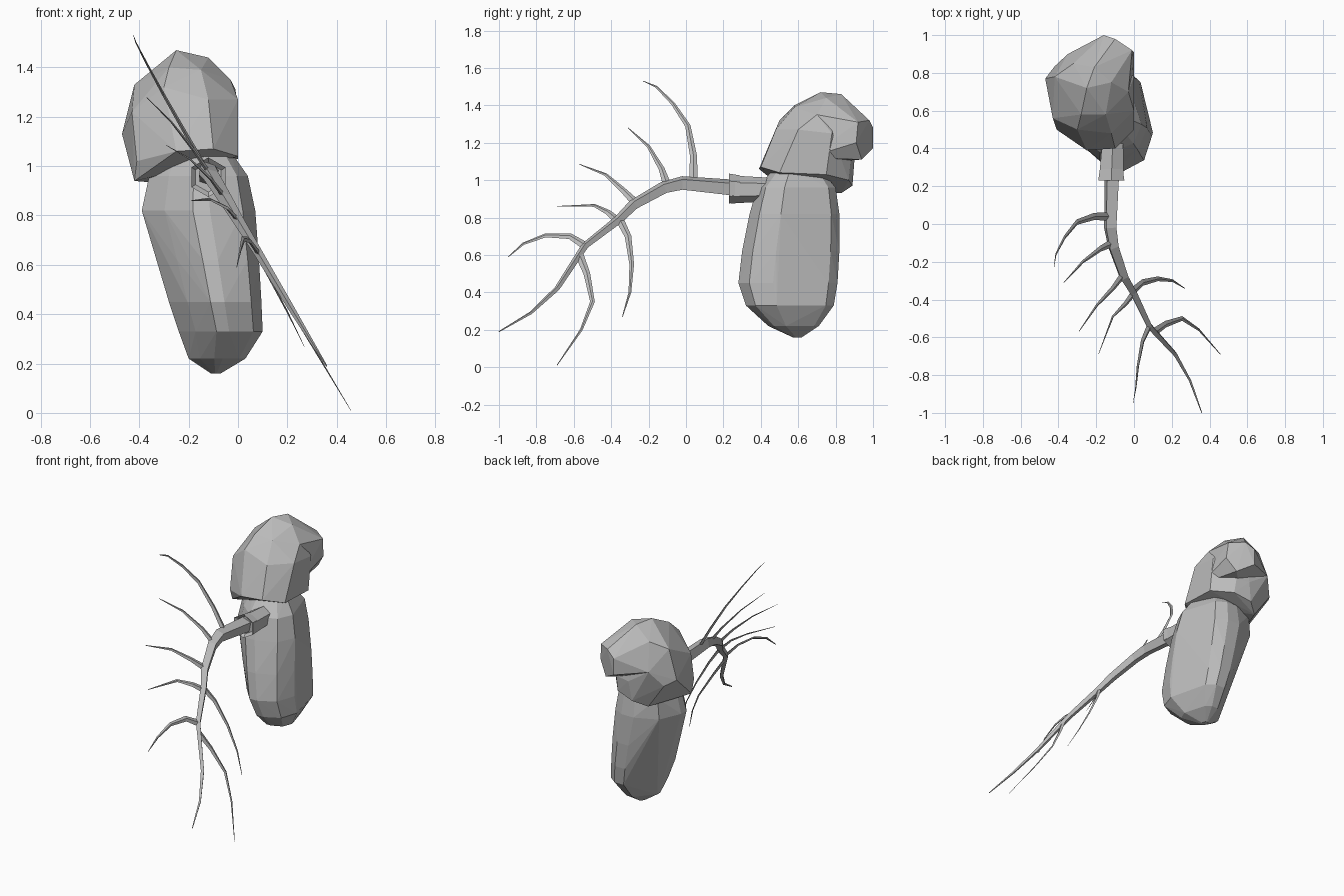
import bpy, bmesh, math
from mathutils import Vector

cube = bpy.data.objects.get("Cube")
if cube:
    bpy.data.objects.remove(cube, do_unlink=True)

# Single stone-grey colour
GREY = (0.5, 0.5, 0.5, 1)
stone = bpy.data.materials.new("stone_grey")
stone.use_nodes = True
stone.diffuse_color = GREY
stone.node_tree.nodes["Principled BSDF"].inputs["Base Color"].default_value = GREY


def mesh_object(name, bm):
    bmesh.ops.recalc_face_normals(bm, faces=bm.faces)
    mesh = bpy.data.meshes.new(name)
    bm.to_mesh(mesh)
    bm.free()
    mesh.materials.append(stone)
    obj = bpy.data.objects.new(name, mesh)
    bpy.context.scene.collection.objects.link(obj)
    return obj


def hull_object(name, points):
    """Faceted convex rock wrapped around the given points."""
    bm = bmesh.new()
    for p in points:
        bm.verts.new(p)
    result = bmesh.ops.convex_hull(bm, input=bm.verts)
    loose = [v for v in result["geom_interior"] if isinstance(v, bmesh.types.BMVert)]
    bmesh.ops.delete(bm, geom=loose, context="VERTS")
    return mesh_object(name, bm)


# Cross-section of the lower boulder, within a unit square
OUTLINE = [
    (1, -.3), (.62, .82), (.3, 1), (-.1, 1), (-1, .12), (-1, -.12),
    (-.6, -.6), (-.1, -1), (.2, -1), (.78, -.78),
]


def ring(z, left, right, front, back):
    """The outline fitted to the given x and y extents at height z."""
    corner = .4 + .4 * z  # the back corner fills out towards the top
    for u, v in OUTLINE + [(-corner, corner)]:
        yield ((left + right + u * (right - left)) / 2,
               (front + back + v * (back - front)) / 2, z)


def socket_part(name, start, end, start_radius, end_radius, recess):
    """Six-sided tapered prism with a recessed start face."""
    start, end = Vector(start), Vector(end)
    axis = end - start
    turn = axis.to_track_quat("Z", "Y").to_matrix().to_4x4()
    turn.translation = (start + end) / 2
    bm = bmesh.new()
    bmesh.ops.create_cone(bm, cap_ends=True, segments=6, radius1=start_radius,
                          radius2=end_radius, depth=axis.length, matrix=turn)
    cap = min((f for f in bm.faces if len(f.verts) == 6),
              key=lambda f: (f.calc_center_median() - start).length)
    bmesh.ops.inset_region(bm, faces=[cap], thickness=recess, depth=-recess)
    return mesh_object(name, bm)


# The whole spray of branches lies near one slanted plane
PLANE_NORMAL = Vector((1, 0, .583)).normalized()


def branch(name, path, thick, thin, flatness, sideways=0):
    """Tapering limb with a diamond section, flattened across the plane."""
    last = len(path) - 1
    points = []
    for i, (y, z) in enumerate(path):
        t = i / last
        x = 0.47 - 0.583 * z - 0.022 * (1 + y) + sideways * t * t
        points.append(Vector((x, y, z)))
    bm = bmesh.new()
    rows = []
    for i, p in enumerate(points):
        along = points[min(i + 1, last)] - points[max(i - 1, 0)]
        width = thick + (thin - thick) * i / last
        side = along.cross(PLANE_NORMAL).normalized() * width
        out = side.cross(along).normalized() * width * flatness
        rows.append([bm.verts.new(p + d) for d in (side, out, -side, -out)])
    for a, b in zip(rows, rows[1:]):
        for k in range(4):
            n = (k + 1) % 4
            bm.faces.new((a[k], a[n], b[n], b[k]))
    bm.faces.new(rows[0])
    bm.faces.new(rows[-1])
    return mesh_object(name, bm)


# Long lower boulder, leaning to one side
body_rings = [
    (.16, -.11, -.07, .57, .62),
    (.22, -.20, .03, .44, .71),
    (.33, -.24, .10, .32, .79),
    (.45, -.28, .095, .28, .81),
    (.62, -.33, .085, .30, .82),
    (.82, -.39, .07, .34, .82),
    (.96, -.36, .04, .38, .80),
    (1.06, -.30, -.03, .47, .72),
]
hull_object("lower_body", [p for r in body_rings for p in ring(*r)])

# Upper boulder resting on a tilted base
head_base = [
    (-.42, .54, .94), (-.3, .83, .93), (-.22, .89, .97), (-.1, .87, 1),
    (0, .75, 1.03), (0, .5, 1.04), (-.1, .4, 1.07), (-.25, .39, 1.06),
    (-.41, .5, 1.02),
]
head_middle = [
    (-.47, .77, 1.13), (-.42, .835, 1.1), (-.35, .9, 1.2), (-.42, .78, 1.33),
    (-.43, .56, 1.22), (-.3, .5, 1.32), (-.12, .48, 1.27), (0, .6, 1.27),
    (0, .78, 1.25), (-.2, .9, 1.1), (-.11, .88, 1.1),
]
head_crown = [
    (-.25, .72, 1.47), (-.21, .83, 1.46), (-.12, .75, 1.44),
    (-.28, .58, 1.4), (-.15, .58, 1.39), (-.03, .7, 1.35), (-.32, .85, 1.38),
]
hull_object("upper_body", head_base + head_middle + head_crown)

# Blunt knob that flows back out of the crown and overhangs the base
knob_face = [
    (-.16, 1, 1.28), (-.16, 1, 1.17), (-.1, .98, 1.32),
    (-.01, .92, 1.31), (0, .91, 1.2), (-.06, .94, 1.11),
]
knob_root = [(-.35, .9, 1.2), (0, .65, 1.12), (-.2, .8, 1.1)]
hull_object("back_knob", knob_face + knob_root + head_crown)

# Socket that holds the main branch
socket_part("branch_socket", (-.12, .24, .95), (-.11, .5, .95), .075, .06, .015)
socket_part("socket_collar", (-.12, .23, .955), (-.12, .29, .955), .08, .07, .02)

# Main branch and its twigs, as (y, z) paths
main_path = [
    (.36, .95), (.2, .965), (-.02, .985), (-.12, .96), (-.28, .87), (-.36, .79),
    (-.54, .65), (-.69, .42), (-.83, .29), (-1, .19),
]
branch("main_branch", main_path, .053, .003, flatness=.9)

twigs = [
    ([(.04, .99), (.04, 1.13), (.01, 1.29), (-.07, 1.41), (-.16, 1.5), (-.23, 1.53)], .015),
    ([(-.1, .97), (-.13, 1.06), (-.2, 1.18), (-.31, 1.28)], -.08),
    ([(-.27, .88), (-.34, .95), (-.43, 1.03), (-.57, 1.085)], -.12),
    ([(-.36, .78), (-.42, .83), (-.49, .865), (-.69, .86)], -.15),
    ([(-.54, .65), (-.62, .7), (-.75, .705), (-.87, .66), (-.95, .59)], -.13),
    ([(-.36, .8), (-.31, .7), (-.29, .55), (-.3, .4), (-.34, .27)], -.03),
    ([(-.57, .6), (-.53, .5), (-.5, .35), (-.56, .2), (-.69, .01)], 0),
]
for number, (path, sideways) in enumerate(twigs, 1):
    branch(f"twig_{number}", path, .023, .002, .4, sideways)
